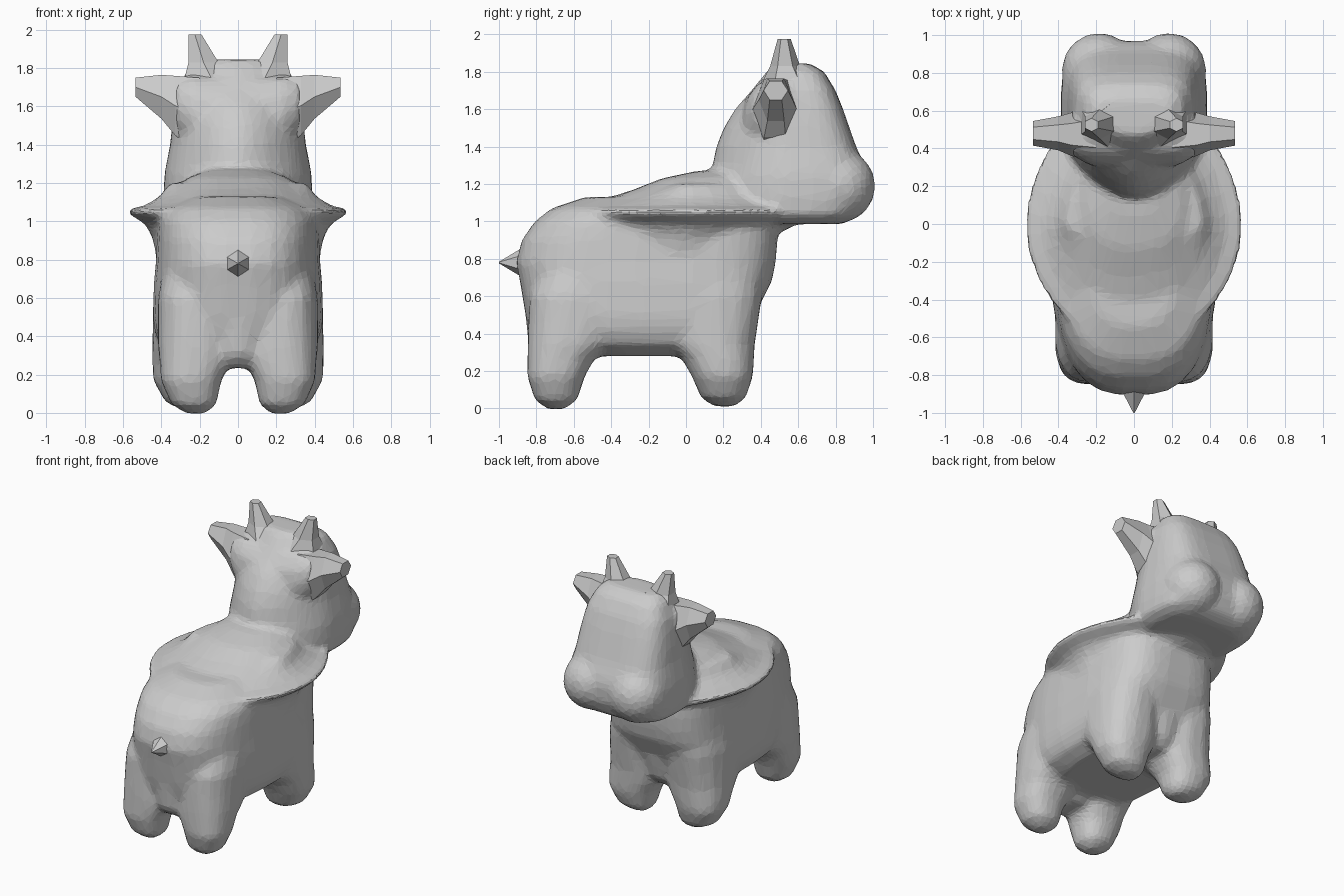
import bpy, bmesh, math
from mathutils import Matrix


def power(v, p):
    return math.copysign(abs(v) ** (2 / p), v)


def ring(z, yb, yf, rx, cx=0.0, ym=None, pb=2.0, pf=2.0, n=32):
    """Level outline with its own roundness at the back and front of ym."""
    ym = (yb + yf) / 2 if ym is None else ym
    pts = []
    for i in range(n):
        a = 2 * math.pi * (i + 0.5) / n
        c, s = math.cos(a), math.sin(a)
        p, ry = (pf, yf - ym) if s > 0 else (pb, ym - yb)
        pts.append((cx + rx * power(c, p), ym + ry * power(s, p), z))
    return pts


def loft(bm, rings):
    rows = [[bm.verts.new(p) for p in r] for r in rings]
    n = len(rows[0])
    for a, b in zip(rows, rows[1:]):
        for i in range(n):
            bm.faces.new((a[i], a[(i + 1) % n], b[(i + 1) % n], b[i]))
    bm.faces.new(rows[0])
    bm.faces.new(rows[-1])


def finish(bm, name):
    bmesh.ops.recalc_face_normals(bm, faces=bm.faces)
    me = bpy.data.meshes.new(name)
    bm.to_mesh(me)
    bm.free()
    ob = bpy.data.objects.new(name, me)
    bpy.context.collection.objects.link(ob)
    return ob


body = bmesh.new()

# torso with the rising shoulders: z, back y, front y, half width
loft(body, [ring(*r, ym=-0.1, pb=2.8, pf=3.4) for r in (
    (0.28, -0.56, 0.05, 0.30), (0.34, -0.78, 0.28, 0.40), (0.42, -0.84, 0.34, 0.435),
    (0.50, -0.86, 0.37, 0.445), (0.68, -0.89, 0.46, 0.44), (0.78, -0.91, 0.48, 0.43),
    (0.90, -0.88, 0.49, 0.425), (1.00, -0.81, 0.48, 0.42), (1.07, -0.72, 0.48, 0.38),
    (1.13, -0.54, 0.48, 0.24))])
loft(body, [ring(*r, pb=2.4, pf=3) for r in (
    (1.00, -0.45, 0.45, 0.40), (1.125, -0.42, 0.45, 0.35), (1.17, -0.28, 0.43, 0.32),
    (1.23, -0.13, 0.40, 0.26), (1.27, 0.06, 0.40, 0.15))])
# low bridges between the legs
loft(body, [ring(*r) for r in ((0.235, -0.78, -0.57, 0.12), (0.30, -0.84, -0.50, 0.16),
                               (0.50, -0.86, -0.45, 0.22))])
loft(body, [ring(*r) for r in ((0.27, 0.06, 0.28, 0.12), (0.34, 0.00, 0.34, 0.16),
                               (0.50, -0.05, 0.38, 0.22))])

# sharp side flange
loft(body, [ring(*r, ym=0, pb=1.85, pf=1.7) for r in (
    (0.78, -0.60, 0.42, 0.42), (0.92, -0.62, 0.46, 0.45), (0.985, -0.64, 0.60, 0.485),
    (1.025, -0.67, 0.76, 0.55), (1.04, -0.67, 0.76, 0.58), (1.065, -0.67, 0.76, 0.58),
    (1.08, -0.58, 0.70, 0.49), (1.13, -0.38, 0.58, 0.41), (1.20, -0.10, 0.50, 0.36))])

# head, narrow at the nape and square at the face
loft(body, [ring(*r, ym=0.56, pb=1.7, pf=3.8) for r in (
    (0.985, 0.25, 0.84, 0.30), (1.03, 0.18, 0.92, 0.38), (1.13, 0.10, 0.965, 0.39),
    (1.24, 0.12, 0.97, 0.385), (1.30, 0.14, 0.955, 0.375), (1.40, 0.16, 0.91, 0.355),
    (1.50, 0.20, 0.875, 0.345), (1.60, 0.26, 0.84, 0.33), (1.70, 0.35, 0.80, 0.31),
    (1.80, 0.43, 0.74, 0.26), (1.845, 0.47, 0.66, 0.20))])

for sx in (-1, 1):
    # muzzle lobe
    bmesh.ops.create_uvsphere(body, u_segments=16, v_segments=10, radius=0.2,
                              matrix=Matrix.Translation((sx * 0.185, 0.815, 1.19)))
    # back and front leg: z, back y, front y, half width, centre x
    for leg in (
            ((-0.005, -0.74, -0.65, 0.05, 0.22), (0.045, -0.81, -0.58, 0.12, 0.23),
             (0.17, -0.85, -0.54, 0.16, 0.245), (0.26, -0.85, -0.49, 0.185, 0.225),
             (0.34, -0.85, -0.40, 0.20, 0.22), (0.60, -0.84, -0.28, 0.20, 0.22),
             (0.95, -0.68, -0.20, 0.15, 0.20)),
            ((0.01, 0.15, 0.26, 0.06, 0.22), (0.055, 0.08, 0.32, 0.13, 0.25),
             (0.17, 0.03, 0.36, 0.175, 0.27), (0.26, -0.02, 0.365, 0.205, 0.245),
             (0.34, -0.10, 0.37, 0.22, 0.23), (0.60, -0.20, 0.41, 0.22, 0.225),
             (0.95, -0.20, 0.40, 0.18, 0.20))):
        loft(body, [ring(z, yb, yf, rx, sx * cx, pb=2.4, pf=2.4, n=16)
                    for z, yb, yf, rx, cx in leg])
    # soft root swelling under each ear
    loft(body, [[(sx * x, 0.47 + ry * math.cos(i * math.pi / 6),
                  cz + rz * math.sin(i * math.pi / 6)) for i in range(12)]
                for x, cz, ry, rz in ((0.05, 1.52, 0.19, 0.24), (0.24, 1.56, 0.16, 0.21),
                                      (0.33, 1.61, 0.11, 0.14))])

# fuse the overlapping forms into one faceted skin
ob = finish(body, "body")
rm = ob.modifiers.new("fuse", 'REMESH')
rm.mode = 'VOXEL'
rm.voxel_size = 0.02
sm = ob.modifiers.new("soften", 'SMOOTH')
sm.factor = 0.5
sm.iterations = 12
dec = ob.modifiers.new("facets", 'DECIMATE')
dec.ratio = 0.12

for side, sx in (("left", -1), ("right", 1)):
    # blunt horn: z, back y, front y, half width, centre x
    horn = bmesh.new()
    loft(horn, [ring(z, yb, yf, rx, sx * cx, n=6) for z, yb, yf, rx, cx in (
        (1.75, 0.41, 0.67, 0.16, 0.14), (1.83, 0.45, 0.61, 0.09, 0.18),
        (1.975, 0.49, 0.56, 0.04, 0.225))])
    finish(horn, side + "_horn")

    # flared ear, lofted sideways: x, centre y, centre z, half y, half z
    ear = bmesh.new()
    loft(ear, [[(sx * x, cy + ry * math.cos(i * math.pi / 3),
                 cz + rz * math.sin(i * math.pi / 3) * 1.15) for i in range(6)]
               for x, cy, cz, ry, rz in (
        (0.20, 0.48, 1.55, 0.15, 0.20), (0.33, 0.475, 1.605, 0.115, 0.155),
        (0.40, 0.48, 1.65, 0.09, 0.115), (0.535, 0.48, 1.70, 0.065, 0.05))])
    finish(ear, side + "_ear")

# pointed tail stub
tail = bmesh.new()
bmesh.ops.create_cone(tail, cap_ends=True, segments=6, radius1=0.10, radius2=0.004, depth=0.16,
                      matrix=Matrix.Translation((0, -0.92, 0.78)) @ Matrix.Rotation(math.pi / 2, 4, 'X'))
finish(tail, "tail")
